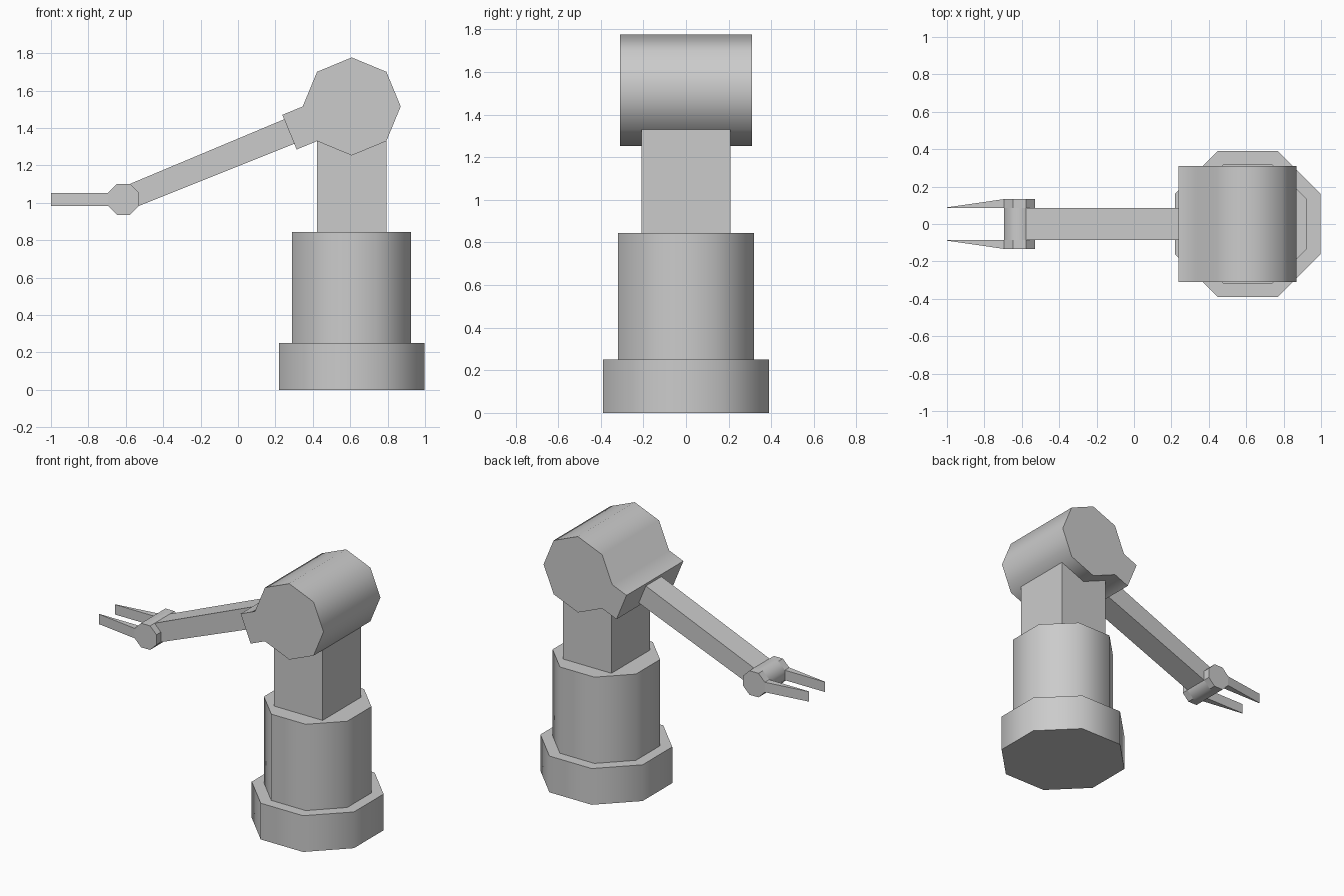
import bpy, bmesh
from math import cos, sin, pi, radians

if "Cube" in bpy.data.objects:
    bpy.data.objects.remove(bpy.data.objects["Cube"])


def octagon(cx, cy, apothem, turn=pi / 8):
    r = apothem / cos(pi / 8)
    return [(cx + r * cos(turn + i * pi / 4), cy + r * sin(turn + i * pi / 4)) for i in range(8)]


def prism(points, lo, hi, axis):
    """Extrude a 2D outline along z (outline in xy) or y (outline in xz)."""
    bm = bmesh.new()
    place = (lambda a, b, d: (a, b, d)) if axis == 'z' else (lambda a, b, d: (a, d, b))
    low = [bm.verts.new(place(a, b, lo)) for a, b in points]
    high = [bm.verts.new(place(a, b, hi)) for a, b in points]
    bm.faces.new(low)
    bm.faces.new(high)
    n = len(points)
    for i in range(n):
        j = (i + 1) % n
        bm.faces.new((low[i], low[j], high[j], high[i]))
    bmesh.ops.recalc_face_normals(bm, faces=bm.faces)
    return bm


def finish(name, bm, smooth=False):
    mesh = bpy.data.meshes.new(name)
    bm.to_mesh(mesh)
    bm.free()
    ob = bpy.data.objects.new(name, mesh)
    bpy.context.collection.objects.link(ob)
    if smooth:
        bpy.ops.object.select_all(action='DESELECT')
        ob.select_set(True)
        bpy.context.view_layer.objects.active = ob
        bpy.ops.object.shade_smooth_by_angle(angle=radians(50))
    return ob


# Pedestal: wide foot, turret column and rectangular neck
CX = 0.608
finish("base", prism(octagon(CX, 0, 0.39), 0, 0.25, 'z'), True)
finish("column", prism(octagon(CX, 0, 0.318), 0.25, 0.845, 'z'), True)
neck = [(0.422, -0.21), (0.793, -0.21), (0.793, 0.21), (0.422, 0.21)]
finish("neck", prism(neck, 0.845, 1.33, 'z'))

# Shoulder drum with its lower left side pulled out into an arm socket
drum = octagon(CX, 1.515, 0.262 * cos(pi / 8), 0)
out = (-0.109, -0.045)
a, b = drum[4], drum[5]
socket = [(a[0] + out[0], a[1] + out[1]), (b[0] + out[0], b[1] + out[1])]
finish("shoulder", prism(drum[:5] + socket + drum[5:], -0.31, 0.31, 'y'), True)

# Forearm running down to the octagonal wrist
wrist = octagon(-0.612, 1.018, 0.083)
arm = [wrist[1], wrist[7], (0.308, 1.318), (0.253, 1.449)]
finish("forearm", prism(arm, -0.085, 0.085, 'y'))
finish("wrist", prism(wrist, -0.085, 0.085, 'y'), True)

# Gripper finger: round pad with a tapering bar, mirrored to the other side
bm = prism(wrist, 0.085, 0.133, 'y')
face = min(bm.faces, key=lambda f: f.calc_center_median().x)
tip = bmesh.ops.extrude_face_region(bm, geom=[face])["geom"]
bmesh.ops.delete(bm, geom=[face], context='FACES_ONLY')
for v in tip:
    if isinstance(v, bmesh.types.BMVert):
        v.co.x = -1.0
        v.co.y = min(v.co.y, 0.089)
bmesh.ops.recalc_face_normals(bm, faces=bm.faces)
finger = finish("gripper_fingers", bm)
mirror = finger.modifiers.new("mirror", 'MIRROR')
mirror.use_axis = (False, True, False)
mirror.use_mirror_merge = False
